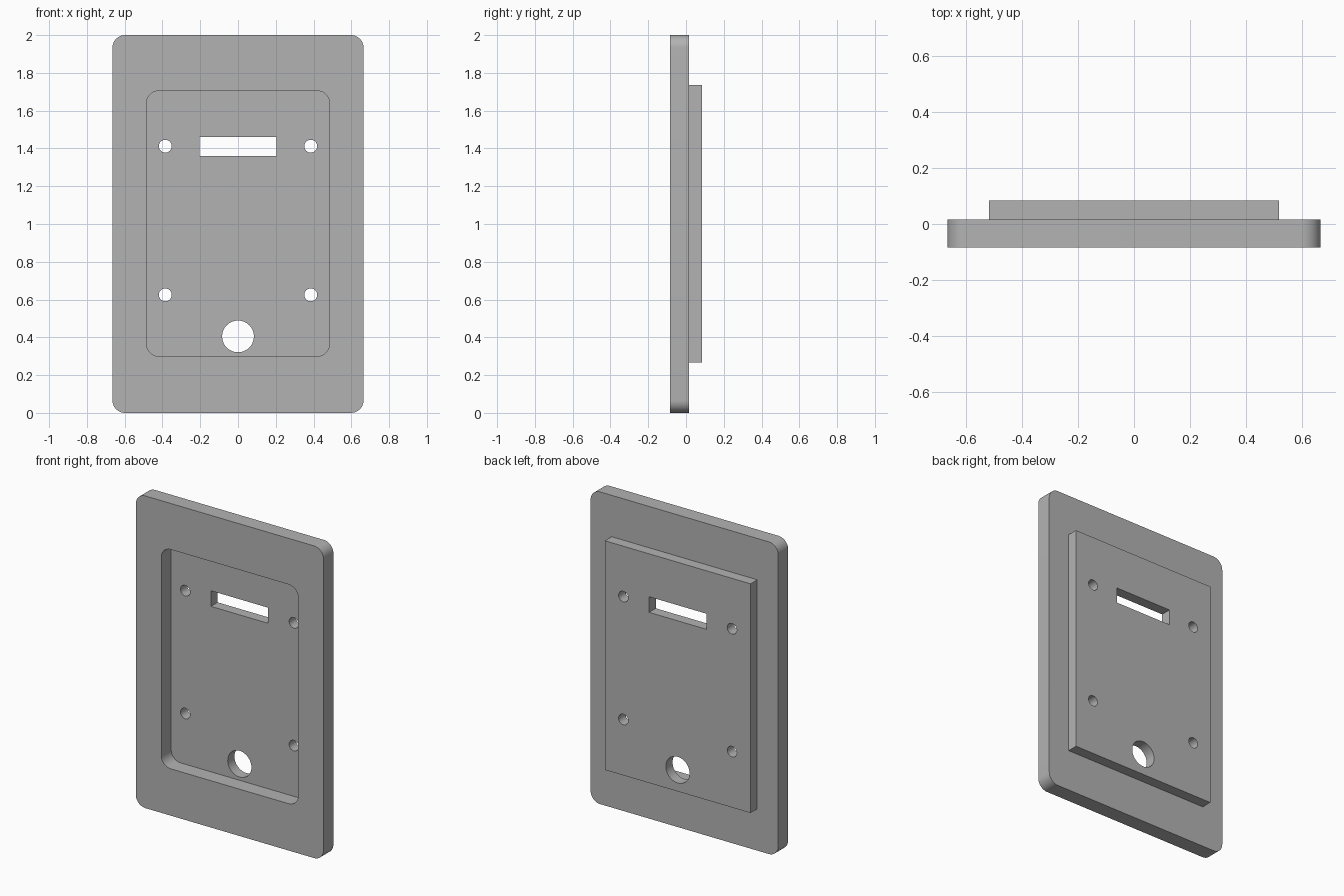
import bpy
import bmesh
from math import cos, sin, pi

cube = bpy.data.objects.get("Cube")
if cube:
    bpy.data.objects.remove(cube, do_unlink=True)

FRONT, STEP, BACK = -0.084, 0.016, 0.084

grey = bpy.data.materials.new("plain grey")
grey.use_nodes = True
COLOUR = (0.45, 0.45, 0.45, 1)
grey.diffuse_color = COLOUR
grey.node_tree.nodes["Principled BSDF"].inputs["Base Color"].default_value = COLOUR


def prism(name, outline, y0, y1):
    """Extrude an x-z outline along y."""
    bm = bmesh.new()
    face = bm.faces.new([bm.verts.new((x, y0, z)) for x, z in outline])
    extruded = bmesh.ops.extrude_face_region(bm, geom=[face])["geom"]
    verts = [v for v in extruded if isinstance(v, bmesh.types.BMVert)]
    bmesh.ops.translate(bm, verts=verts, vec=(0, y1 - y0, 0))
    bmesh.ops.recalc_face_normals(bm, faces=bm.faces)
    mesh = bpy.data.meshes.new(name)
    bm.to_mesh(mesh)
    bm.free()
    mesh.materials.append(grey)
    obj = bpy.data.objects.new(name, mesh)
    bpy.context.collection.objects.link(obj)
    return obj


def circle(x, z, r, n=32):
    return [(x + r * cos(2 * pi * i / n), z + r * sin(2 * pi * i / n)) for i in range(n)]


def rectangle(half, z0, z1, r=0, n=10):
    """Rectangle centred on x = 0, with rounded corners if r is given."""
    if not r:
        return [(half, z0), (half, z1), (-half, z1), (-half, z0)]
    centres = [(half - r, z1 - r), (r - half, z1 - r), (r - half, z0 + r), (half - r, z0 + r)]
    return [(cx + r * cos((k + i / n) * pi / 2), cz + r * sin((k + i / n) * pi / 2))
            for k, (cx, cz) in enumerate(centres) for i in range(n + 1)]


# Rounded face plate and the square-cornered raised back
panel = prism("face_plate", rectangle(0.665, 0, 2, 0.067), FRONT, STEP)
helpers = [("UNION", prism("raised_back", rectangle(0.516, 0.267, 1.735), STEP - 0.04, BACK))]

# Front pocket, display slot, cable hole and screw holes
cuts = [("pocket", rectangle(0.485, 0.3, 1.705, 0.067), FRONT - 0.1, STEP),
        ("slot", rectangle(0.203, 1.36, 1.46), FRONT - 0.1, BACK + 0.1),
        ("cable_hole", circle(0, 0.405, 0.084, 48), FRONT - 0.1, BACK + 0.1)]
for x in (-0.385, 0.385):
    for z in (0.625, 1.412):
        cuts.append(("screw_hole", circle(x, z, 0.034), FRONT - 0.1, BACK + 0.1))
helpers += [("DIFFERENCE", prism(name + "_cutter", outline, y0, y1))
            for name, outline, y0, y1 in cuts]

bpy.ops.object.select_all(action="DESELECT")
panel.select_set(True)
bpy.context.view_layer.objects.active = panel
for operation, helper in helpers:
    mod = panel.modifiers.new(helper.name, "BOOLEAN")
    mod.operation = operation
    mod.solver = "EXACT"
    mod.object = helper
    helper.hide_render = True
    bpy.ops.object.modifier_apply(modifier=mod.name)
for _, helper in helpers:
    bpy.data.objects.remove(helper, do_unlink=True)

bpy.ops.object.shade_smooth_by_angle()
